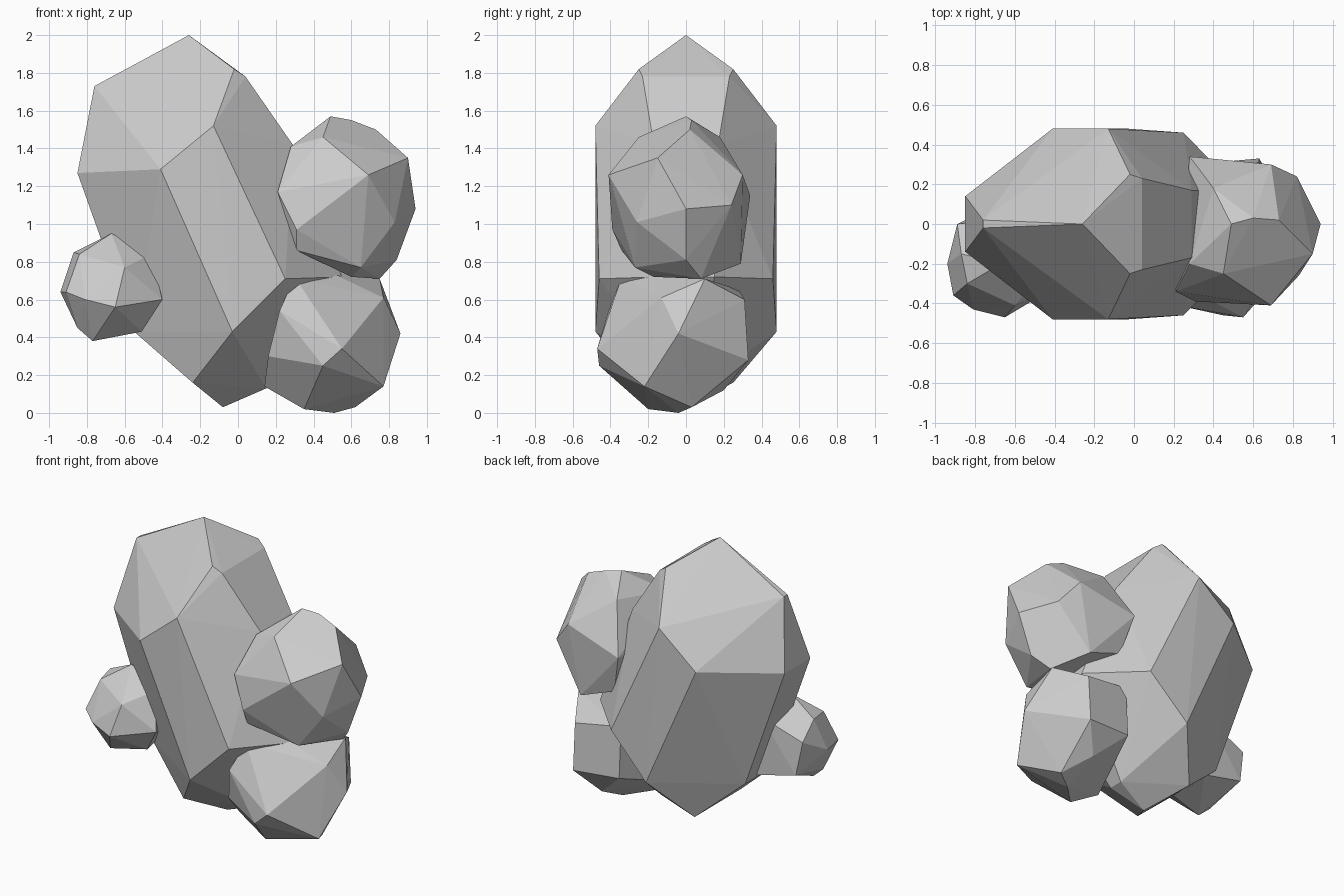
import bpy, bmesh

# one plain stone colour
stone = bpy.data.materials.new("grey_stone")
stone.diffuse_color = (0.6, 0.6, 0.6, 1)


def faceted(name, corners):
    """Flat-faced convex stone wrapped round its corner points."""
    bm = bmesh.new()
    for c in corners:
        bm.verts.new(c)
    bmesh.ops.convex_hull(bm, input=bm.verts[:])
    loose = [v for v in bm.verts if not v.link_faces]
    bmesh.ops.delete(bm, geom=loose, context='VERTS')
    bmesh.ops.dissolve_limit(bm, angle_limit=0.03, verts=bm.verts[:], edges=bm.edges[:])
    bmesh.ops.recalc_face_normals(bm, faces=bm.faces[:])
    mesh = bpy.data.meshes.new(name)
    bm.to_mesh(mesh)
    bm.free()
    mesh.materials.append(stone)
    obj = bpy.data.objects.new(name, mesh)
    bpy.context.collection.objects.link(obj)
    return obj


# leaning main crystal, mirrored front to back: x, half depth, z
half = [(-0.26, 0, 2.0), (-0.76, 0.02, 1.73), (-0.85, 0.14, 1.27),
        (-0.41, 0.48, 1.29), (-0.13, 0.48, 1.52), (-0.02, 0.25, 1.82),
        (0.04, 0.23, 1.78), (0.29, 0.17, 1.42), (0.55, 0.15, 0.72),
        (0.25, 0.46, 0.71), (-0.03, 0.48, 0.43), (-0.24, 0.25, 0.16),
        (-0.55, 0.14, 0.43), (-0.08, 0, 0.03), (0.15, 0.05, 0.13)]
faceted("main_crystal", [(x, s * y, z) for x, y, z in half for s in ((-1, 1) if y else (1,))])

# upper right boulder
faceted("upper_boulder", [
    (0.49, 0, 1.57), (0.60, 0.03, 1.55), (0.73, 0.02, 1.50), (0.90, -0.15, 1.35),
    (0.69, -0.41, 1.26), (0.83, -0.26, 1.01), (0.94, 0.0, 1.08), (0.82, 0.24, 1.10),
    (0.69, 0.30, 1.26), (0.65, -0.27, 0.77), (0.84, 0, 0.81), (0.75, 0.08, 0.71),
    (0.60, -0.17, 0.72), (0.21, -0.34, 1.17), (0.31, -0.39, 0.97),
    (0.31, -0.34, 0.86), (0.45, -0.25, 1.46), (0.28, -0.2, 1.41), (0.28, 0.34, 1.15),
    (0.40, 0.18, 1.46), (0.60, 0.29, 0.79), (0.35, 0.28, 0.88)])

# lower right boulder
faceted("lower_boulder", [
    (0.86, -0.04, 0.42), (0.77, -0.22, 0.14), (0.75, 0.10, 0.71), (0.55, -0.47, 0.34),
    (0.45, -0.46, 0.25), (0.35, -0.20, 0.02), (0.62, 0.03, 0.03), (0.51, -0.04, 0),
    (0.77, -0.13, 0.61), (0.22, -0.41, 0.54), (0.30, -0.34, 0.72), (0.41, -0.2, 0.78),
    (0.16, -0.33, 0.30), (0.14, -0.18, 0.14), (0.63, 0.33, 0.28), (0.63, 0.31, 0.60),
    (0.30, 0.30, 0.30), (0.30, 0.28, 0.65), (0.50, 0.20, 0.12)])

# small left boulder
faceted("small_boulder", [
    (-0.65, -0.47, 0.56), (-0.81, -0.43, 0.60), (-0.91, -0.36, 0.64), (-0.94, -0.20, 0.64),
    (-0.87, -0.15, 0.85), (-0.84, -0.30, 0.84), (-0.67, -0.20, 0.95), (-0.60, -0.41, 0.77),
    (-0.46, -0.24, 0.84), (-0.40, -0.32, 0.60), (-0.51, -0.26, 0.43), (-0.77, -0.29, 0.38),
    (-0.85, -0.28, 0.45), (-0.89, 0, 0.75), (-0.85, 0.02, 0.52), (-0.60, 0.03, 0.86),
    (-0.55, 0.03, 0.45)])
